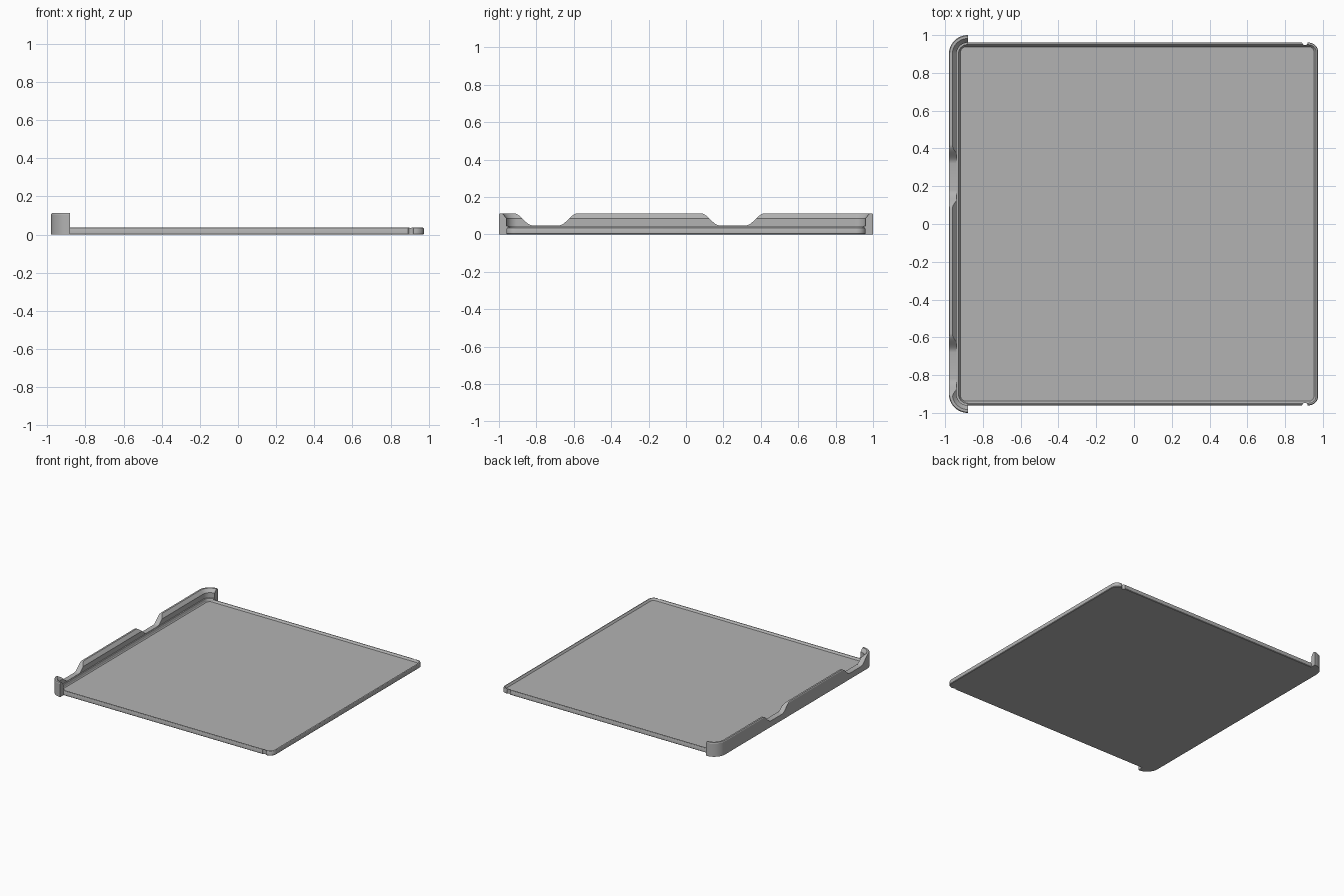
import bpy, bmesh
from math import sin, cos, pi

cube = bpy.data.objects.get("Cube")
if cube:
    bpy.data.objects.remove(cube)

grey = bpy.data.materials.new("plain grey")
grey.use_nodes = True
colour = (0.45, 0.45, 0.45, 1)
grey.diffuse_color = colour
grey.node_tree.nodes["Principled BSDF"].inputs["Base Color"].default_value = colour


def arc(cx, cy, r, start, end, n=10):
    return [(cx + r * cos(start + (end - start) * i / n),
             cy + r * sin(start + (end - start) * i / n)) for i in range(n + 1)]


def rounded_rect(x0, x1, y, r):
    return (arc(x1 - r, y - r, r, 0, pi / 2) + arc(x0 + r, y - r, r, pi / 2, pi)
            + arc(x0 + r, r - y, r, pi, 1.5 * pi) + arc(x1 - r, r - y, r, 1.5 * pi, 2 * pi))


def skin(name, rings):
    """Join closed rings of 3D points in order and cap both ends."""
    bm = bmesh.new()
    loops = [[bm.verts.new(p) for p in ring] for ring in rings]
    for a, b in zip(loops, loops[1:]):
        for i in range(len(a)):
            j = (i + 1) % len(a)
            bm.faces.new((a[i], a[j], b[j], b[i]))
    bm.faces.new(loops[0][::-1])
    bm.faces.new(loops[-1])
    bmesh.ops.recalc_face_normals(bm, faces=bm.faces)
    mesh = bpy.data.meshes.new(name)
    bm.to_mesh(mesh)
    bm.free()
    mesh.materials.append(grey)
    ob = bpy.data.objects.new(name, mesh)
    bpy.context.collection.objects.link(ob)
    return ob


def activate(ob):
    bpy.ops.object.select_all(action='DESELECT')
    ob.select_set(True)
    bpy.context.view_layer.objects.active = ob


def cut(ob, cutter):
    activate(ob)
    mod = ob.modifiers.new("cut", 'BOOLEAN')
    mod.operation, mod.solver, mod.object = 'DIFFERENCE', 'EXACT', cutter
    bpy.ops.object.modifier_apply(modifier=mod.name)
    bpy.data.objects.remove(cutter)


# Shallow tray: (inset, height) steps from the base over the rim to the floor
steps = [(0.004, 0), (0, 0.004), (0, 0.028), (0.003, 0.035), (0.006, 0.037),
         (0.011, 0.037), (0.016, 0.03), (0.022, 0.022)]
tray = skin("tray", [[(x, y, z) for x, y in
                      rounded_rect(-0.94 + d, 0.975 - d, 0.96 - d, 0.05 - d)]
                     for d, z in steps])

# Small round bites in the rim near the free corners
for side in (-1, 1):
    circle = arc(0.905, side * 0.962, 0.015, 0, 2 * pi, 16)[:-1]
    cut(tray, skin("bite_cutter", [[(x, y, z) for x, y in circle] for z in (-0.1, 0.1)]))

# Raised end wall with wrapped corners: section of (inset, height) swept on a U path
section = [(0, 0), (0, 0.106), (0.004, 0.112), (0.018, 0.112), (0.04, 0.086),
           (0.04, 0.045), (0.05, 0.045), (0.057, 0.03), (0.057, 0)]


def u_path(d):
    r = 0.1 - d
    return (arc(-0.88, -0.9, r, 1.5 * pi, pi, 12) + arc(-0.88, 0.9, r, pi, pi / 2, 12))


paths = [(u_path(d), z) for d, z in section]
wall = skin("end_wall", [[(*path[i], z) for path, z in paths]
                         for i in range(len(paths[0][0]))])

# Two dips in the wall with S-curved flanks
for centre in (-0.75, 0.25):
    half = [(0.07 + 0.1 * t / 10, 0.08 - 0.032 * cos(pi * t / 10)) for t in range(11)]
    profile = ([(centre - w, z) for w, z in half[::-1]] + [(centre + w, z) for w, z in half]
               + [(centre + 0.17, 0.2), (centre - 0.17, 0.2)])
    cut(wall, skin("dip_cutter", [[(x, y, z) for y, z in profile] for x in (-1.1, -0.91)]))

for ob in (tray, wall):
    activate(ob)
    bpy.ops.object.shade_smooth_by_angle(angle=pi / 6)
